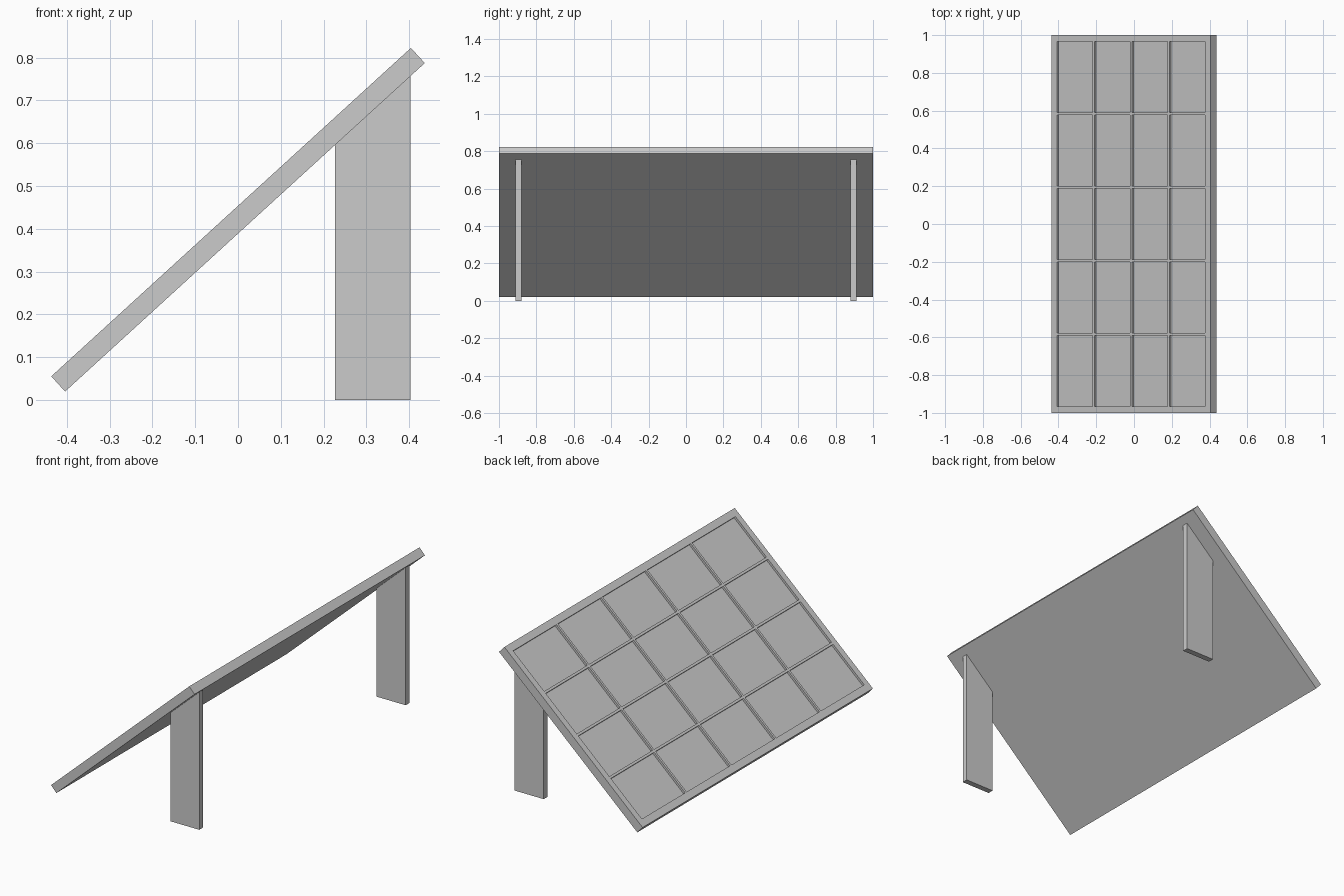
import bpy, bmesh, math
from mathutils import Matrix

LENGTH, WIDTH, THICK = 1.138, 2.0, 0.048
TILT = math.atan2(0.767, 0.84)
CENTRE_Z = 0.421

cube = bpy.data.objects.get("Cube")
if cube:
    bpy.data.objects.remove(cube, do_unlink=True)

grey = bpy.data.materials.new("plain_grey")
grey.use_nodes = True
colour = (0.6, 0.6, 0.6, 1)
grey.diffuse_color = colour
grey.node_tree.nodes["Principled BSDF"].inputs["Base Color"].default_value = colour


def add_object(name, bm):
    bmesh.ops.recalc_face_normals(bm, faces=bm.faces)
    mesh = bpy.data.meshes.new(name)
    bm.to_mesh(mesh)
    bm.free()
    mesh.materials.append(grey)
    obj = bpy.data.objects.new(name, mesh)
    bpy.context.collection.objects.link(obj)
    return obj


def grid_lines(size, margin, count, gap):
    """Edge positions of a row of cells with a border and thin bars."""
    cell = (size - 2 * margin - (count - 1) * gap) / count
    lines = [-size / 2]
    for i in range(count):
        start = -size / 2 + margin + i * (cell + gap)
        lines += [start, start + cell]
    return lines + [size / 2]


# Panel: framed slab with a grid of shallow recessed cells
bm = bmesh.new()
us = grid_lines(LENGTH, 0.039, 4, 0.013)
vs = grid_lines(WIDTH, 0.035, 5, 0.013)
verts = [[bm.verts.new((u, v, THICK / 2)) for v in vs] for u in us]
cells = []
for i in range(len(us) - 1):
    for j in range(len(vs) - 1):
        face = bm.faces.new((verts[i][j], verts[i + 1][j],
                             verts[i + 1][j + 1], verts[i][j + 1]))
        if i % 2 and j % 2:
            cells.append(face)
bm.normal_update()

# Panel sides and underside
rim = [e for e in bm.edges if e.is_boundary]
skirt = bmesh.ops.extrude_edge_only(bm, edges=rim)["geom"]
for v in skirt:
    if isinstance(v, bmesh.types.BMVert):
        v.co.z = -THICK / 2
bottom = [e for e in skirt if isinstance(e, bmesh.types.BMEdge) and e.is_boundary]
bmesh.ops.contextual_create(bm, geom=bottom)

# Cell recesses
bm.normal_update()
for face in cells:
    bed = bmesh.ops.extrude_discrete_faces(bm, faces=[face])["faces"][0]
    for v in bed.verts:
        v.co.z -= 0.012
panel = add_object("panel", bm)
panel.data.transform(Matrix.Translation((0, 0, CENTRE_Z)) @ Matrix.Rotation(-TILT, 4, "Y"))


# Legs: upright boards cut to the slope of the underside
def underside(x):
    return CENTRE_Z - THICK / 2 / math.cos(TILT) + x * math.tan(TILT)


def add_leg(name, y):
    bm = bmesh.new()
    x0, x1, half = 0.227, 0.403, 0.016
    profile = [(x0, 0), (x1, 0), (x1, underside(x1)), (x0, underside(x0))]
    face = bm.faces.new([bm.verts.new((x, y - half, z)) for x, z in profile])
    side = bmesh.ops.extrude_face_region(bm, geom=[face])["geom"]
    bmesh.ops.translate(bm, vec=(0, 2 * half, 0),
                        verts=[v for v in side if isinstance(v, bmesh.types.BMVert)])
    add_object(name, bm)


add_leg("front_leg", -0.896)
add_leg("back_leg", 0.896)
